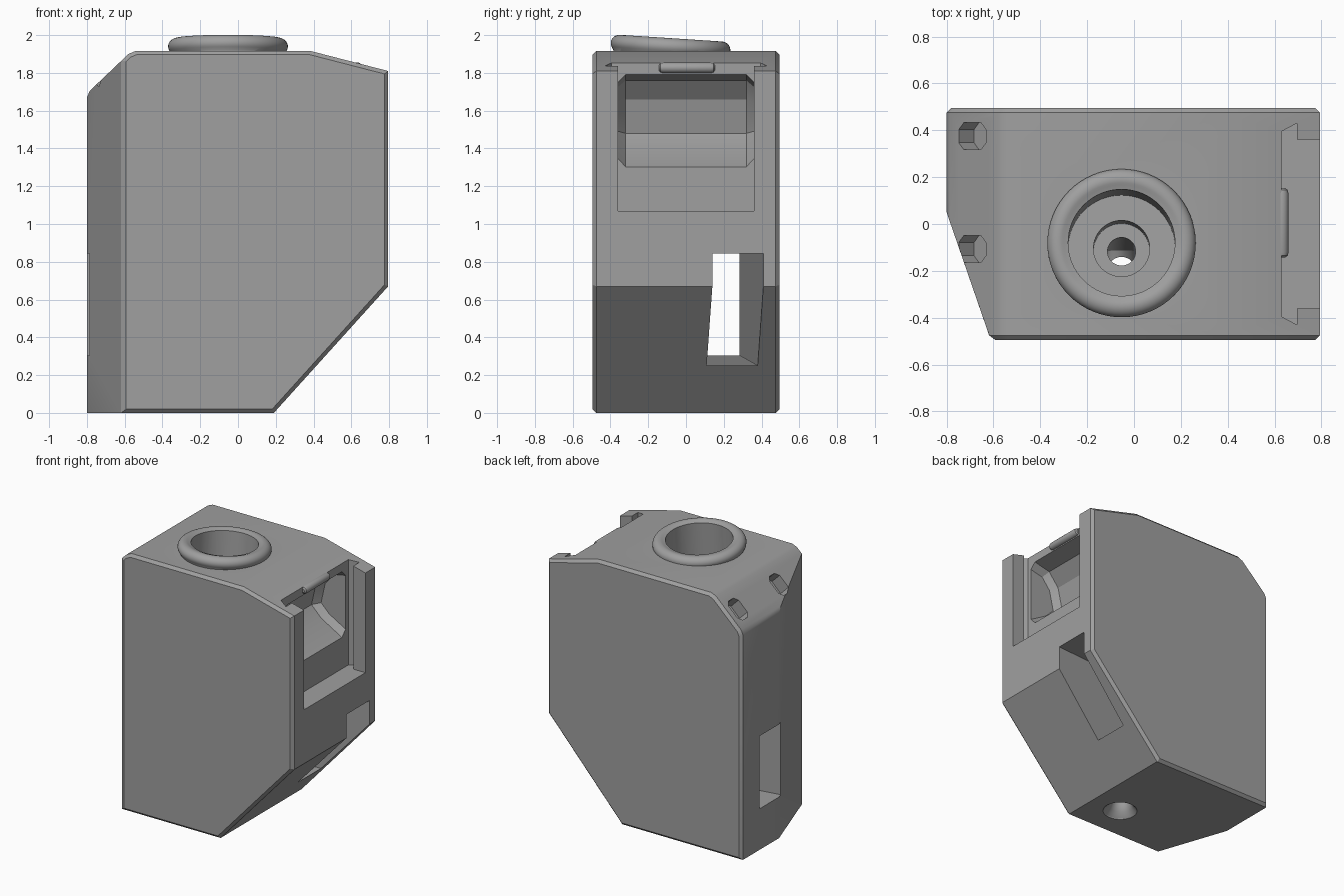
import bpy, bmesh, math
from mathutils import Vector, Matrix

if "Cube" in bpy.data.objects:
    bpy.data.objects.remove(bpy.data.objects["Cube"])

grey = bpy.data.materials.new("plain_grey")
grey.diffuse_color = (0.35, 0.35, 0.35, 1)
grey.use_nodes = True
grey.node_tree.nodes["Principled BSDF"].inputs["Base Color"].default_value = grey.diffuse_color


def to_object(name, bm):
    bmesh.ops.recalc_face_normals(bm, faces=bm.faces)
    mesh = bpy.data.meshes.new(name)
    bm.to_mesh(mesh)
    bm.free()
    mesh.materials.append(grey)
    ob = bpy.data.objects.new(name, mesh)
    bpy.context.collection.objects.link(ob)
    return ob


def loft_bm(rings):
    """Skin a list of equal-length point rings and cap both ends."""
    bm = bmesh.new()
    loops = [[bm.verts.new(p) for p in ring] for ring in rings]
    n = len(loops[0])
    for a, b in zip(loops, loops[1:]):
        for i in range(n):
            j = (i + 1) % n
            bm.faces.new((a[i], a[j], b[j], b[i]))
    bm.faces.new(loops[0])
    bm.faces.new(loops[-1])
    bmesh.ops.recalc_face_normals(bm, faces=bm.faces)
    return bm


def loft(name, rings):
    return to_object(name, loft_bm(rings))


def lathe(name, profile, matrix, segs=64):
    """Turn (radius, height) points around the local z axis."""
    turn = [2 * math.pi * i / segs for i in range(segs)]
    return loft(name, [[matrix @ Vector((r * math.cos(t), r * math.sin(t), h)) for t in turn]
                       for r, h in profile])


def combine(target, tool, operation):
    mod = target.modifiers.new(operation, 'BOOLEAN')
    mod.operation = operation
    mod.solver = 'EXACT'
    mod.object = tool
    bpy.context.view_layer.objects.active = target
    bpy.ops.object.modifier_apply(modifier=mod.name)
    bpy.data.objects.remove(tool)


# Body: side profile pulled through the depth
W = 0.495
profile = [(-0.8, 0), (0.19, 0), (0.795, 0.67), (0.795, 1.81), (0.38, 1.917),
           (-0.54, 1.917), (-0.58, 1.90), (-0.785, 1.705), (-0.8, 1.67)]
bm = loft_bm([[(x, y, z) for x, z in profile] for y in (-W, W)])

# Slanted vertical corner at the front left
cut = bmesh.ops.bisect_plane(bm, geom=bm.verts[:] + bm.edges[:] + bm.faces[:],
                             plane_co=(-0.8, 0.05, 0), plane_no=(-0.55, -0.19, 0), clear_outer=True)
bmesh.ops.edgeloop_fill(bm, edges=[e for e in cut['geom_cut'] if isinstance(e, bmesh.types.BMEdge)])
bmesh.ops.recalc_face_normals(bm, faces=bm.faces)

# Small chamfer around the front and back faces
rim = [e for e in bm.edges if any(abs(f.normal.y) > 0.99 for f in e.link_faces)]
bmesh.ops.bevel(bm, geom=rim, offset=0.02, segments=1, affect='EDGES', clamp_overlap=True)
body = to_object("body", bm)

# Raised, slightly tilted collar on the top
tilt = Matrix.Translation((-0.053, -0.083, 1.92)) @ Matrix.Rotation(-0.065, 4, 'X')
collar = [(0.29, -0.08), (0.30, -0.02)]
for i in range(13):
    a = math.radians(-30 + i * 12.5)
    collar.append((0.27 + 0.047 * math.cos(a), 0.02 + 0.044 * math.sin(a)))
combine(body, lathe("collar", collar + [(0.20, 0.045)], tilt), 'UNION')

# Stepped bore running down through the collar to a flared outlet
bore = [(0.228, 0.3), (0.228, -0.33), (0.12, -0.33), (0.12, -0.53), (0.06, -0.53),
        (0.06, -1.81), (0.068, -1.85), (0.085, -1.89), (0.12, -1.925), (0.14, -1.98)]
combine(body, lathe("bore", bore, tilt), 'DIFFERENCE')

# Undercut slide groove in the right face, open at the top
groove = [(0.63, -0.395), (0.695, -0.43), (0.695, -0.36), (0.9, -0.36),
          (0.9, 0.36), (0.695, 0.36), (0.695, 0.43), (0.63, 0.395)]
combine(body, loft("groove", [[(x, y, z) for x, y in groove] for z in (1.07, 2.2)]), 'DIFFERENCE')

# Faceted cavity behind the groove, tapered at both ends
hollow = [(0.67, 1.28), (0.46, 1.40), (0.38, 1.48), (0.42, 1.66), (0.50, 1.76), (0.67, 1.80)]
rings = []
for y, s in ((-0.362, 0.83), (-0.32, 1), (0.32, 1), (0.362, 0.83)):
    rings.append([(0.67 + (x - 0.67) * s, y, 1.55 + (z - 1.55) * s) for x, z in hollow])
combine(body, loft("cavity", rings), 'DIFFERENCE')

# Skewed rectangular tunnel through the lower part
rings = []
for x in (-1, 1):
    y = 0.14 + 0.08 * (x - 0.8)
    z = 0.25 - 0.045 * (x - 0.42)
    rings.append([(x, y, z), (x, y + 0.27, z), (x, y + 0.27, 0.845), (x, y, 0.845)])
combine(body, loft("tunnel", rings), 'DIFFERENCE')

# Two strap pockets with clipped corners in the sloped top edge
c, w, h = 0.03, 0.058, 0.08
pocket = [(-h, -w + c), (-h + c, -w), (h - c, -w), (h, -w + c),
          (h, w - c), (h - c, w), (-h + c, w), (-h, w - c)]
for y in (0.375, -0.107):
    frame = Matrix.Translation((-0.69, y, 1.795)) @ Matrix.Rotation(math.radians(-45), 4, 'Y')
    tool = loft("pocket", [[frame @ Vector((u, v, d)) for u, v in pocket] for d in (-0.09, 0.06)])
    combine(body, tool, 'DIFFERENCE')

# Round-ended catch bar at the top of the groove
catch = Matrix.Translation((0.632, 0.005, 1.827)) @ Matrix.Rotation(math.radians(-90), 4, 'X')
bar = [(0.014, -0.148), (0.024, -0.14), (0.028, -0.125), (0.028, 0.125), (0.024, 0.14), (0.014, 0.148)]
catch_bar = lathe("catch_bar", bar, catch, 20)

# Smooth the round parts and keep the edges crisp
for ob in (body, catch_bar):
    bpy.ops.object.select_all(action='DESELECT')
    ob.select_set(True)
    bpy.context.view_layer.objects.active = ob
    bpy.ops.object.shade_smooth_by_angle(angle=math.radians(25))
